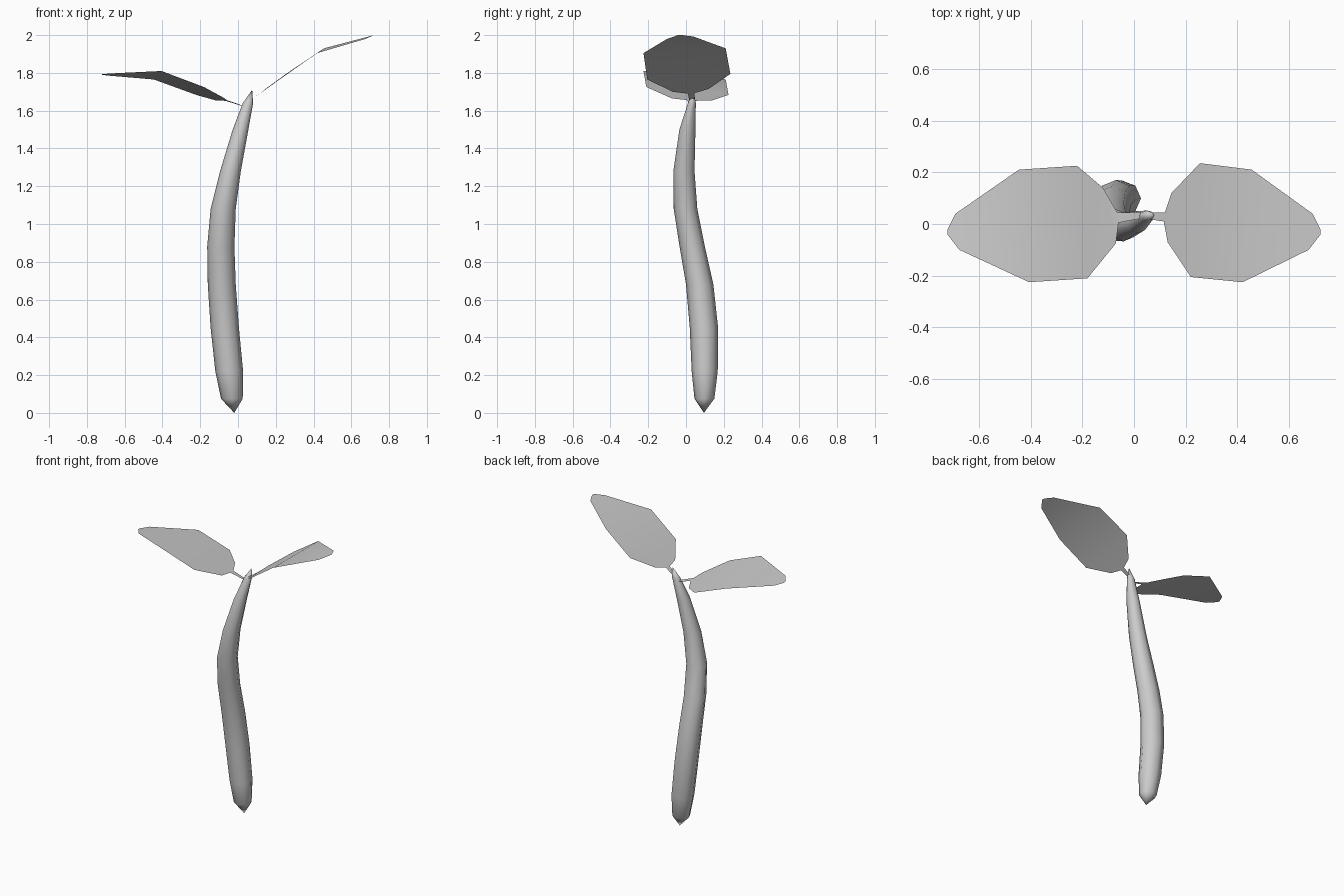
import bpy, bmesh, math


def make_object(name, bm):
    mesh = bpy.data.meshes.new(name)
    bm.to_mesh(mesh)
    bm.free()
    mesh.shade_smooth()
    ob = bpy.data.objects.new(name, mesh)
    bpy.context.collection.objects.link(ob)
    return ob


def make_stem(name, bottom, top, sections, sides=8):
    """Loft rings given as z, left x, right x, front y, back y."""
    bm = bmesh.new()
    rings = []
    for z, x0, x1, y0, y1 in sections:
        ring = []
        for i in range(sides):
            a = 2 * math.pi * i / sides
            ring.append(bm.verts.new(((x0 + x1) / 2 + (x1 - x0) / 2 * math.cos(a),
                                      (y0 + y1) / 2 + (y1 - y0) / 2 * math.sin(a), z)))
        rings.append(ring)
    lo, hi = bm.verts.new(bottom), bm.verts.new(top)
    for i in range(sides):
        j = (i + 1) % sides
        bm.faces.new((lo, rings[0][j], rings[0][i]))
        for a, b in zip(rings, rings[1:]):
            bm.faces.new((a[i], a[j], b[j], b[i]))
        bm.faces.new((rings[-1][i], rings[-1][j], hi))
    return make_object(name, bm)


def make_leaf(name, pairs):
    """Bridge back/front rim point pairs from the petiole to the tip."""
    bm = bmesh.new()
    rows = [[bm.verts.new(p) for p in pair] for pair in pairs]
    for (a, b), (c, d) in zip(rows, rows[1:]):
        f = bm.faces.new((a, b, d, c))
        f.normal_update()
        if f.normal.z < 0:
            f.normal_flip()
    return make_object(name, bm)


# curved, tapering stem
make_stem("stem", (-0.02, 0.095, 0.0), (0.075, 0.04, 1.71), [
    (0.075, -0.09, 0.025, 0.045, 0.15),
    (0.22, -0.12, 0.027, 0.03, 0.168),
    (0.45, -0.145, 0.005, 0.02, 0.17),
    (0.68, -0.16, -0.012, 0.0, 0.145),
    (0.88, -0.163, -0.019, -0.034, 0.1),
    (1.08, -0.145, -0.012, -0.065, 0.06),
    (1.28, -0.095, 0.015, -0.067, 0.045),
    (1.50, -0.028, 0.055, -0.035, 0.05),
    (1.64, 0.025, 0.08, 0.01, 0.052)])

# right leaf: petiole, blade, drooping tip
make_leaf("right_leaf", [
    ((0.06, 0.045, 1.652), (0.06, 0.018, 1.652)),
    ((0.12, 0.045, 1.693), (0.115, 0.01, 1.69)),
    ((0.145, 0.12, 1.715), (0.13, -0.07, 1.70)),
    ((0.255, 0.235, 1.795), (0.22, -0.205, 1.765)),
    ((0.455, 0.21, 1.93), (0.42, -0.225, 1.905)),
    ((0.69, 0.04, 1.992), (0.675, -0.10, 1.98)),
    ((0.72, -0.02, 2.0), (0.72, -0.042, 2.0))])

# left leaf, lower and tilted
make_leaf("left_leaf", [
    ((0.03, 0.045, 1.622), (0.03, 0.022, 1.625)),
    ((-0.065, 0.045, 1.652), (-0.06, 0.005, 1.656)),
    ((-0.12, 0.14, 1.655), (-0.07, -0.075, 1.665)),
    ((-0.22, 0.225, 1.683), (-0.18, -0.21, 1.725)),
    ((-0.445, 0.21, 1.765), (-0.405, -0.225, 1.81)),
    ((-0.69, 0.04, 1.786), (-0.675, -0.10, 1.797)),
    ((-0.72, -0.02, 1.79), (-0.72, -0.042, 1.793))])
